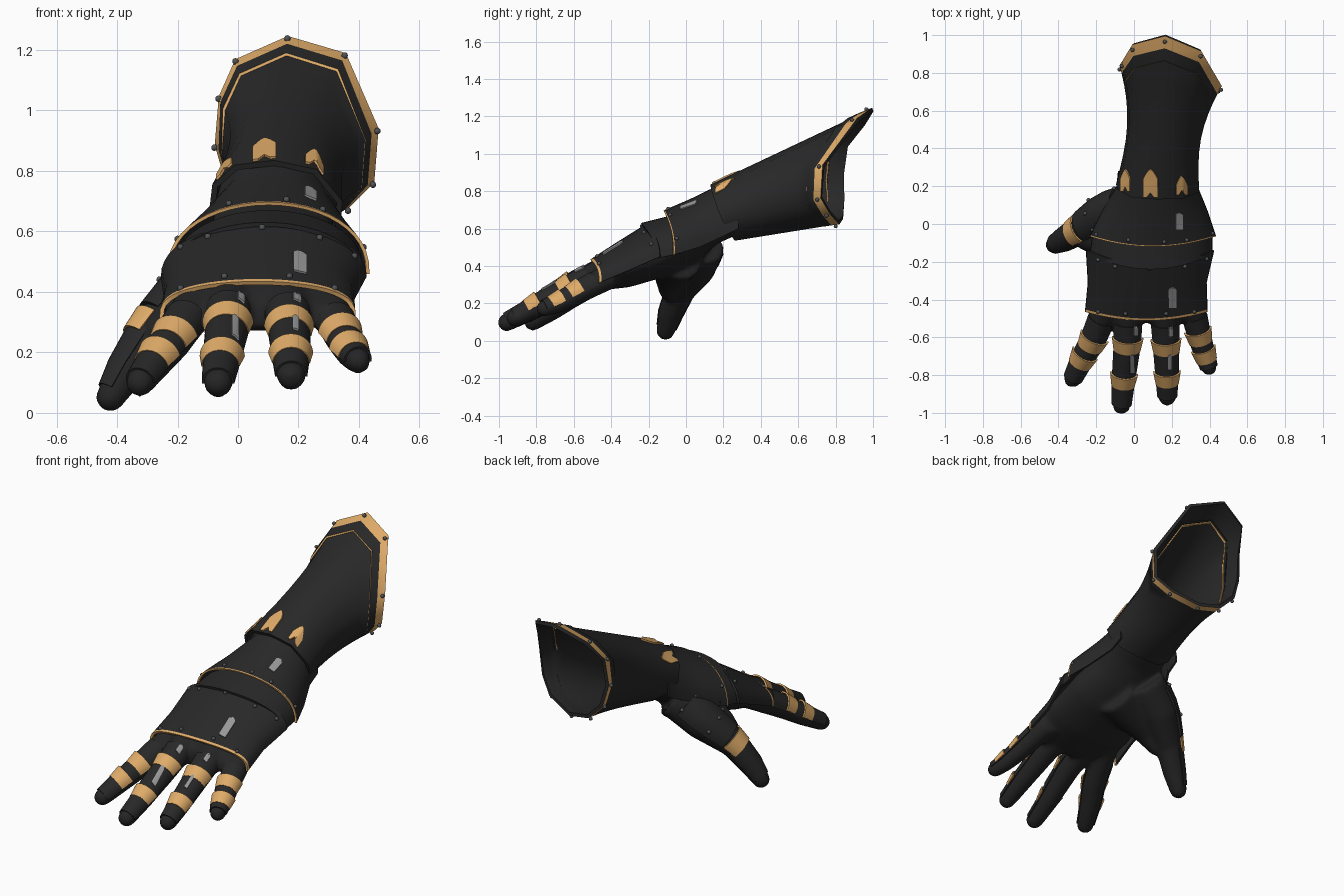
import bpy, bmesh, math
from mathutils import Vector as V
from mathutils.bvhtree import BVHTree

if "Cube" in bpy.data.objects:
    bpy.data.objects.remove(bpy.data.objects["Cube"])

def material(name, c):
    m = bpy.data.materials.new(name)
    m.diffuse_color = (*c, 1)
    m.use_nodes = True
    m.node_tree.nodes["Principled BSDF"].inputs["Base Color"].default_value = m.diffuse_color
    return m

BLACK = material("black_plate", (0.021, 0.021, 0.021))
LEATHER = material("black_leather", (0.018, 0.018, 0.018))
GOLD = material("gold_trim", (0.74, 0.41, 0.14))
STEEL = material("dark_steel", (0.08, 0.085, 0.09))
GREY = material("worn_grey", (0.31, 0.31, 0.31))

# ---------- helpers ----------
def add_grid(bm, rows, closed=False, caps=False, mat=lambda i: 0):
    vs = [[bm.verts.new(p) for p in r] for r in rows]
    n = len(rows[0])
    for i in range(len(rows) - 1):
        for j in range(n if closed else n - 1):
            k = (j + 1) % n
            bm.faces.new((vs[i][j], vs[i][k], vs[i+1][k], vs[i+1][j])).material_index = mat(i)
    if caps:
        bm.faces.new(vs[0][::-1])
        bm.faces.new(vs[-1])

def finish(name, bm, mats, mods=(), angle=35):
    me = bpy.data.meshes.new(name)
    bm.normal_update()
    bm.to_mesh(me)
    bm.free()
    ob = bpy.data.objects.new(name, me)
    bpy.context.collection.objects.link(ob)
    for m in mats:
        me.materials.append(m)
    for kind, props in mods:
        md = ob.modifiers.new(kind, kind)
        for k, v in props.items():
            setattr(md, k, v)
    if mods:
        dg = bpy.context.evaluated_depsgraph_get()
        dg.update()
        new = bpy.data.meshes.new_from_object(ob.evaluated_get(dg))
        ob.modifiers.clear()
        ob.data = new
    ob.data.polygons.foreach_set("use_smooth", [True] * len(ob.data.polygons))
    ob.data.set_sharp_from_angle(angle=math.radians(angle))
    return ob

def sheet(name, rows, mats, thick, mat=lambda i: 0, closed=False, mat_off=0, offset=-1, angle=35):
    bm = bmesh.new()
    add_grid(bm, rows, closed, mat=mat)
    return finish(name, bm, mats, [("SOLIDIFY", dict(thickness=thick, offset=offset, material_offset=mat_off,
                                                     material_offset_rim=mat_off))], angle)

def lerp(a, b, t):
    return a + (b - a) * t

def tube_rows(path, up, grow=0.0, half=None, n=20):
    """rings (or arcs of +-half degrees around up) along (x,y,z,r) nodes"""
    P = [V(p[:3]) for p in path]
    rows = []
    for i, p in enumerate(P):
        d = (P[min(i+1, len(P)-1)] - P[max(i-1, 0)]).normalized()
        nrm = (up - d * up.dot(d)).normalized()
        b = d.cross(nrm)
        if half is None:
            angs = [2 * math.pi * k / n for k in range(n)]
        else:
            angs = [math.radians(lerp(-half, half, k / (n - 1))) for k in range(n)]
        r = path[i][3] + grow
        rows.append([p + (nrm * math.cos(a) + b * math.sin(a)) * r for a in angs])
    return rows

def at(path, s):
    i = min(int(s), len(path) - 2)
    return tuple(lerp(path[i][k], path[i+1][k], s - i) for k in range(4))

def domed(path):
    a, b = V(path[-2][:3]), V(path[-1][:3])
    d, r = (b - a).normalized(), path[-1][3]
    return path + [(*(b + d * r * f), r * g) for f, g in ((.45, .9), (.8, .6), (.95, .25))]

targets = []
def drop(x, y, default=0.3):
    hits = [t.ray_cast(V((x, y, 3)), V((0, 0, -1)))[0] for t in targets]
    return max([h.z for h in hits if h], default=default)

def target(ob):
    bm = bmesh.new()
    bm.from_mesh(ob.data)
    targets.append(BVHTree.FromBMesh(bm))
    bm.free()

# ---------- glove: palm, fingers and thumb fused ----------
UP, THUMB_UP = V((0, 0, 1)), V((-.6, .25, .75))
fingers = {
    "index": [(-.13, -.40, .37, .075), (-.22, -.62, .235, .066), (-.272, -.71, .172, .06), (-.325, -.82, .1, .049)],
    "middle": [(-.03, -.42, .385, .078), (-.035, -.63, .28, .07), (-.055, -.82, .17, .06), (-.066, -.96, .098, .05)],
    "ring": [(.16, -.42, .38, .078), (.17, -.64, .27, .068), (.175, -.81, .18, .059), (.176, -.915, .122, .05)],
    "little": [(.30, -.40, .35, .07), (.345, -.59, .25, .06), (.375, -.69, .198, .053), (.397, -.76, .172, .045)]}
thumb = [(0, .09, .51, .12), (-.15, .05, .39, .108), (-.29, -.035, .26, .078), (-.37, -.085, .14, .066), (-.422, -.11, .05, .05)]
web = [(.12, -.03, .45, .13), (-.06, -.07, .39, .11), (-.18, -.085, .33, .08), (-.27, -.08, .25, .06)]

bm = bmesh.new()
palm = [(.34, .145, .76, .19, .13), (.25, .125, .70, .205, .145), (.17, .12, .655, .2, .135), (.05, .1, .56, .2, .14),
        (-.1, .09, .485, .26, .14), (-.3, .07, .405, .29, .118), (-.45, .07, .355, .28, .085), (-.52, .08, .325, .25, .05)]
rows = []
for y, cx, z, w, h in palm:
    rows.append([(cx + w * math.cos(a), y, z + h * math.sin(a)) for a in [2 * math.pi * k / 28 for k in range(28)]])
add_grid(bm, rows, True, True)
for f in fingers.values():
    add_grid(bm, tube_rows(domed(f), UP), True, True)
add_grid(bm, tube_rows(domed(thumb), THUMB_UP), True, True)
add_grid(bm, tube_rows(web, THUMB_UP), True, True)
bmesh.ops.recalc_face_normals(bm, faces=bm.faces)
finish("glove", bm, [LEATHER], [("REMESH", dict(mode='VOXEL', voxel_size=.013)),
                               ("SMOOTH", dict(factor=.5, iterations=14))], 80)

# ---------- forearm cuff, lofted from wrist ring to flared rim ----------
wrist = [(.12, .13, .835), (.26, .135, .805), (.345, .17, .70), (.34, .2, .63), (.29, .24, .565), (.16, .26, .535),
         (.04, .26, .54), (-.05, .24, .6), (-.095, .21, .67), (-.085, .18, .755), (-.01, .14, .82)]
rim = [(.165, .995, 1.243), (.355, .915, 1.187), (.462, .73, .94), (.448, .72, .764), (.365, .77, .68), (.2, .82, .625),
       (.06, .84, .655), (-.035, .845, .75), (-.074, .84, .886), (-.061, .86, 1.045), (-.007, .95, 1.167)]

def cuff_ring(t, grow=0.0, idx=range(11), low=None):
    """low = growth of the lower part of the ring"""
    cx, cz = lerp(.125, .19, t), lerp(.69, .93, t)
    out = []
    for j in idx:
        p = V(wrist[j % 11]).lerp(V(rim[j % 11]), t)
        p.x = cx + (p.x - cx) * (1 - .2 * math.sin(math.pi * t))
        d = V((p.x - cx, 0, p.z - cz)).normalized()
        out.append(p + d * (grow if low is None or j in (0, 1, 9, 10) else low))
    return out

rows = [cuff_ring(t) for t in (0, .12, .25, .38, .5, .62, .74, .848)]
rows += [cuff_ring(.849, .009, low=.001), cuff_ring(.925, .008, low=.001), cuff_ring(1, .003)]
# gold on the small front-facing step and on the outer rim band
cuff = sheet("forearm_cuff", rows, [BLACK, GOLD, BLACK, BLACK], .02, lambda i: int(i in (7, 9)), True, 2, angle=48)
target(cuff)
sheet("cuff_inner_trim", [cuff_ring(t, -.02, range(7, 14)) for t in (.85, .862)], [GOLD], .007)

# ---------- hand plates: elliptical arches ----------
def arch(cx, w, zb, h, yc, ys, q=.9, n=25):
    row = []
    for k in range(n):
        a = math.pi * (1 - k / (n - 1))
        c, s = math.cos(a), math.sin(a)
        row.append((cx + w * c, lerp(yc, ys, abs(c) ** 2), zb + h * abs(s) ** q))
    return row

def plate(name, secs, edge, thick):
    """front-to-rear sections; the first strip is a thin gold trim"""
    cut = [lerp(a, b, edge) for a, b in zip(secs[0], secs[1])]
    target(sheet(name, [arch(*s) for s in [secs[0], cut] + secs[1:]], [BLACK, GOLD], thick, lambda i: int(i == 0)))

plate("knuckle_plate", [(.065, .325, .31, .125, -.512, -.465, .65), (.07, .315, .375, .152, -.37, -.31, .75),
                        (.085, .34, .45, .177, -.21, -.14, .9)], .085, .014)
plate("wrist_plate", [(.1, .335, .46, .237, -.12, -.065, .85), (.11, .28, .5, .257, .02, .07, .9),
                      (.122, .215, .56, .265, .16, .20, .9), (.125, .21, .6, .265, .24, .28, .9)], .045, .011)
# dark filler ridge between the two plates
sheet("wrist_joint_lame", [arch(.09, .325, .44, .19, -.24, -.16), arch(.1, .315, .47, .2, -.08, -.02)], [BLACK], .015)

# ---------- finger and thumb armour ----------
def half_bands(name, path, nodes, up, width, half):
    for i in nodes:
        p = V(path[i][:3])
        d = (V(path[i+1][:3]) - V(path[i-1][:3])).normalized()
        secs = [(*(p + d * width * s), path[i][3] - .006 * s) for s in (-1, 0, 1)]
        sheet(f"{name}_gold_band_{i}", tube_rows(secs, up, .009, half, 17), [GOLD], .009)

for nm, f in fingers.items():
    sl = [at(f, s) for s in (.45, 1, 1.5, 2, 2.5, 2.95)]
    target(sheet(nm + "_finger_plate", tube_rows(sl, UP, .003, 95, 17), [BLACK], .01))
    half_bands(nm, f, (1, 2), UP, .036, 90)
half_bands("thumb", thumb, (2,), THUMB_UP, .042, 72)
sheet("thumb_tip_plate", tube_rows([at(thumb, s) for s in (2.1, 3, 3.8)], THUMB_UP, .003, 85, 17), [BLACK], .01)
thumb_rows = tube_rows([at(thumb, s) for s in (.35, .8, 1.2, 1.75)], THUMB_UP, .012, 70, 15)
sheet("thumb_base_plate", thumb_rows, [BLACK], .014)

# ---------- thin surface details ----------
def decal(name, cx, w, y0, y1, mat, point=0.0, notch=0.0, lift=.004):
    cols, zs = 9, 6
    rows = []
    for i in range(zs):
        row = []
        for k in range(cols):
            u = 2 * k / (cols - 1) - 1
            lo = y0 + notch * max(0, 1 - 2 * abs(u))
            hi = y1 - point * abs(u) ** 1.5
            x, y = cx + u * w / 2, lerp(lo, hi, i / (zs - 1))
            row.append((x, y, drop(x, y) + lift))
        rows.append(row)
    sheet(name, rows, [mat], .009, offset=0)

# gold pointed tabs at the wrist end of the cuff
for k, (x, w, a, b) in enumerate([(-.045, .05, .172, .29), (.087, .078, .142, .29), (.252, .058, .155, .255)]):
    decal(f"cuff_tab_{k}", x, w, a, b, GOLD, .05, .025)
# worn grey patches
for k, (x, y, w, l) in enumerate([(.205, -.39, .044, .11), (.24, .015, .038, .09), (-.01, -.74, .022, .1),
                                  (.19, -.73, .02, .08), (.195, -.565, .024, .06), (.01, -.565, .022, .05)]):
    decal(f"worn_patch_{k}", x, w, y - l / 2, y + l / 2, GREY, .012, lift=.003)

# ---------- rivets ----------
spots = [V(p) for p in cuff_ring(.965, .009)]
for x, y in [(-.19, -.19), (-.1, -.225), (.08, -.235), (.27, -.225), (.385, -.185), (-.19, -.465), (-.045, -.475),
             (.17, -.475), (.32, -.465), (-.2, -.055), (-.03, -.085), (.16, -.095), (.28, -.085), (.415, -.05)]:
    spots.append(V((x, y, drop(x, y) + .002)))
spots += [V(thumb_rows[i][j]) for i in (0, 2) for j in (2, 7, 12)]
bm = bmesh.new()
for p in spots:
    res = bmesh.ops.create_uvsphere(bm, u_segments=10, v_segments=6, radius=.011)
    bmesh.ops.translate(bm, verts=res["verts"], vec=p)
finish("rivets", bm, [STEEL], angle=60)
